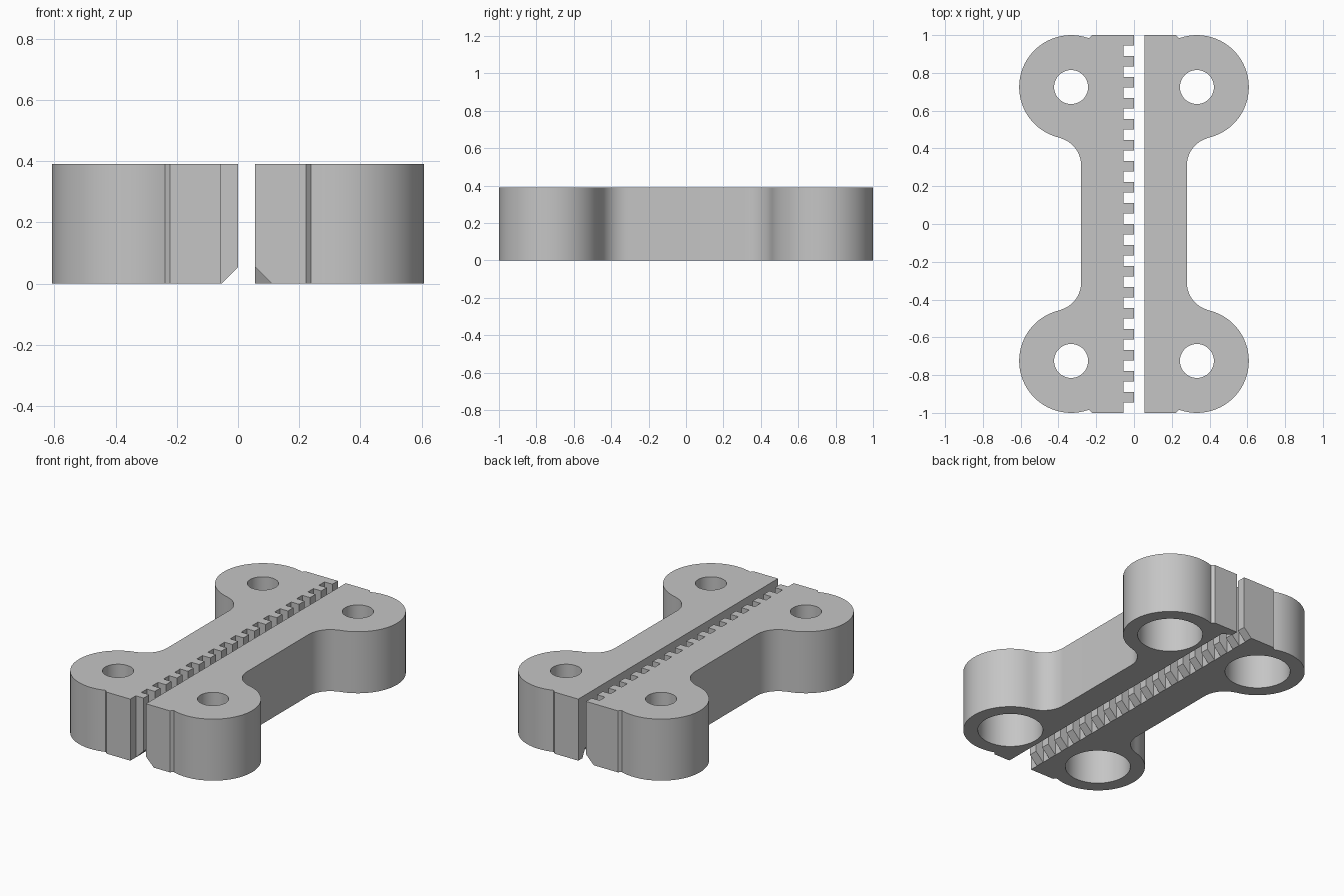
import bpy, bmesh, math
from mathutils import Vector

cube = bpy.data.objects.get("Cube")
if cube:
    bpy.data.objects.remove(cube, do_unlink=True)

HEIGHT = 0.39
GAP = 0.055            # gap, tooth depth and chamfer size
BOSS = Vector((0.333, 0.725))
BOSS_R = 0.275
FILLET = Vector((0.43, 0.31))
FILLET_R = 0.15
TEETH = 18

grey = bpy.data.materials.new("plain grey")
grey.use_nodes = True
grey.diffuse_color = (0.56, 0.56, 0.56, 1)
grey.node_tree.nodes["Principled BSDF"].inputs["Base Color"].default_value = grey.diffuse_color


def arc(centre, radius, start, end, steps):
    angles = [math.radians(start + (end - start) * i / steps) for i in range(steps + 1)]
    return [(centre.x + radius * math.cos(a), centre.y + radius * math.sin(a)) for a in angles]


def make_object(name, bm):
    bmesh.ops.recalc_face_normals(bm, faces=bm.faces)
    mesh = bpy.data.meshes.new(name)
    bm.to_mesh(mesh)
    bm.free()
    mesh.materials.append(grey)
    obj = bpy.data.objects.new(name, mesh)
    bpy.context.collection.objects.link(obj)
    return obj


def extrude_outline(name, points, z0, z1):
    bm = bmesh.new()
    face = bm.faces.new([bm.verts.new((x, y, z0)) for x, y in points])
    out = bmesh.ops.extrude_face_region(bm, geom=[face])
    verts = [g for g in out["geom"] if isinstance(g, bmesh.types.BMVert)]
    bmesh.ops.translate(bm, verts=verts, vec=(0, 0, z1 - z0))
    return make_object(name, bm)


def wedge(name, start, end):
    # triangular cutter lofted between two cross-sections
    bm = bmesh.new()
    a, b = ([bm.verts.new(p) for p in ring] for ring in (start, end))
    bm.faces.new(a)
    bm.faces.new(b)
    for i in range(3):
        j = (i + 1) % 3
        bm.faces.new((a[i], a[j], b[j], b[i]))
    return make_object(name, bm)


def cut(obj, cutter):
    cutter.hide_render = True
    mod = obj.modifiers.new("cut", "BOOLEAN")
    mod.operation = "DIFFERENCE"
    mod.solver = "EXACT"
    mod.object = cutter
    bpy.context.view_layer.objects.active = obj
    bpy.ops.object.modifier_apply(modifier=mod.name)
    bpy.data.objects.remove(cutter, do_unlink=True)


# Outer edge: end tab, round boss, fillet, then mirrored in y
low_boss = Vector((BOSS.x, -BOSS.y))
low_fillet = Vector((FILLET.x, -FILLET.y))
outer = [(0.222, -1.0)]
outer += arc(low_boss, BOSS_R, -110, 76.8, 36)
outer += arc(low_fillet, FILLET_R, -103.2, -180, 14)[1:]
outer += [(x, -y) for x, y in reversed(outer)]

# Inner edges: straight for one half, square teeth for the other
straight = [(GAP, 1.0), (GAP, -1.0)]
toothed = []
step = 1 / TEETH
for i in range(2 * TEETH):
    x = GAP if i % 2 else 0.0
    toothed += [(x, 1 - i * step), (x, 1 - (i + 1) * step)]

plain_half = extrude_outline("plain_clamp_half", outer + straight, 0, HEIGHT)
tooth_half = extrude_outline("toothed_clamp_half", [(-x, y) for x, y in outer + toothed], 0, HEIGHT)

# Bolt holes with wide pockets from below
for side, half in ((1, plain_half), (-1, tooth_half)):
    for end in (1, -1):
        centre = Vector((side * BOSS.x, end * BOSS.y))
        for radius, top in ((0.19, 0.28), (0.09, HEIGHT + 0.1)):
            ring = arc(centre, radius, 0, 360, 48)[:-1]
            cut(half, extrude_outline("hole_cutter", ring, -0.1, top))


# Chamfer under the teeth
def tooth_section(y):
    return [(-GAP - 0.019, y, -0.02), (0.021, y, GAP + 0.02), (0.021, y, -0.02)]


cut(tooth_half, wedge("tooth_chamfer", tooth_section(-1.1), tooth_section(1.1)))


# Chamfer under the plain half, stopping just before the back end
def plain_section(y):
    return [(2 * GAP + 0.02, y, -0.02), (GAP - 0.02, y, GAP + 0.02), (GAP - 0.02, y, -0.02)]


cutter = wedge("plain_chamfer", plain_section(-1.1), plain_section(0.93))
for v in cutter.data.vertices:
    if v.co.y > 0 and v.co.x < GAP and v.co.z < 0:
        v.co.y = 0.98
cut(plain_half, cutter)

# Smooth round walls, crisp edges
for half in (plain_half, tooth_half):
    bpy.ops.object.select_all(action="DESELECT")
    half.select_set(True)
    bpy.context.view_layer.objects.active = half
    bpy.ops.object.shade_smooth_by_angle(angle=math.radians(25))
